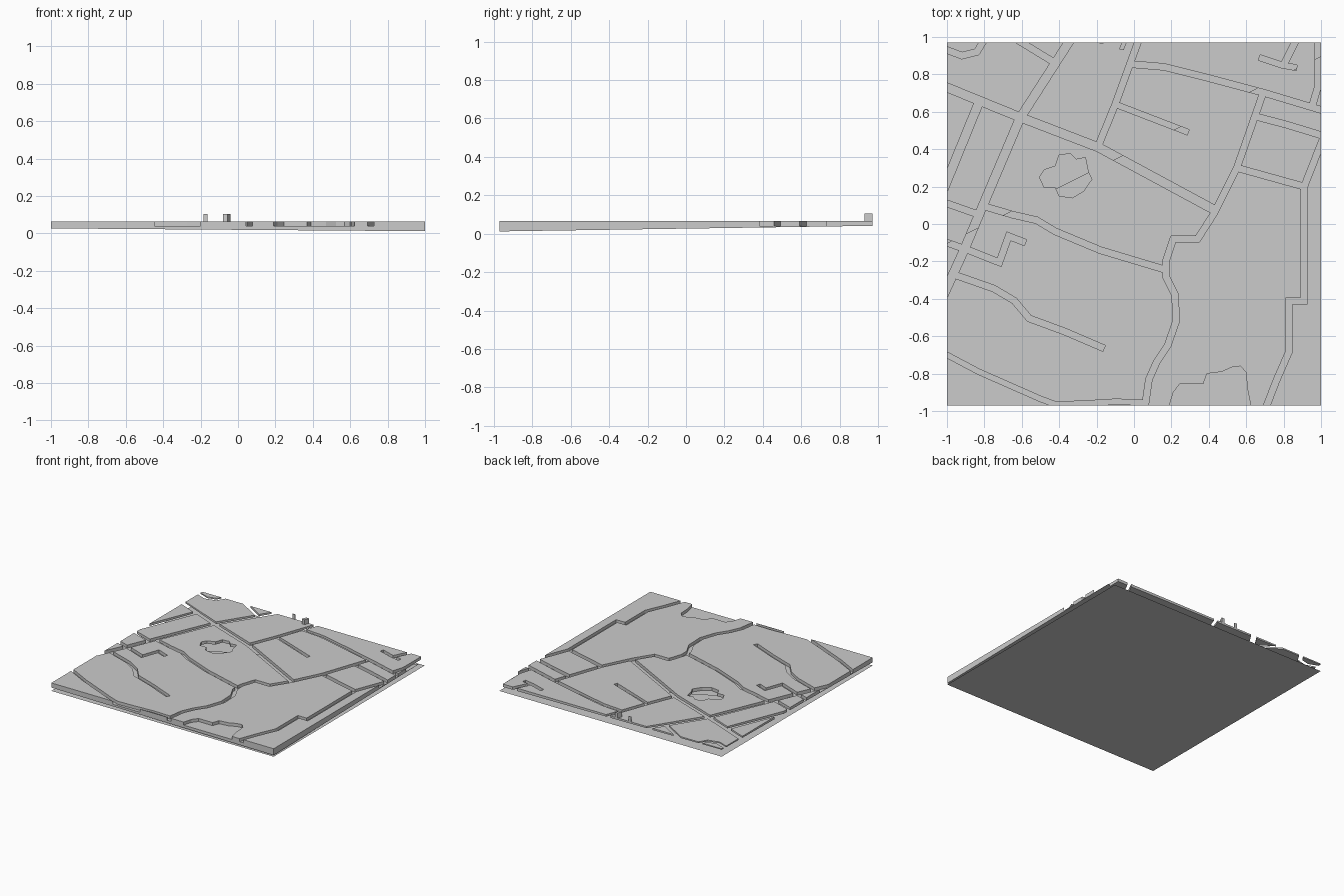
import bpy, bmesh
from mathutils import Vector

HALF_X, HALF_Y = 1.0, 0.97
TOP, FLOOR = 0.065, 0.04
LANE, AVENUE = 0.034, 0.046

if "Cube" in bpy.data.objects:
    bpy.data.objects.remove(bpy.data.objects["Cube"], do_unlink=True)

grey = bpy.data.materials.new("plain grey")
grey.use_nodes = True
grey.diffuse_color = (0.6, 0.6, 0.6, 1)
grey.node_tree.nodes["Principled BSDF"].inputs["Base Color"].default_value = grey.diffuse_color


def add_object(name, bm):
    """Turn a bmesh into a grey scene object."""
    mesh = bpy.data.meshes.new(name)
    bmesh.ops.recalc_face_normals(bm, faces=bm.faces[:])
    bm.to_mesh(mesh)
    bm.free()
    mesh.materials.append(grey)
    obj = bpy.data.objects.new(name, mesh)
    bpy.context.collection.objects.link(obj)
    return obj


def prism(name, outline, low, high):
    """Upright solid over a flat outline."""
    bm = bmesh.new()
    base = bm.faces.new([bm.verts.new((p[0], p[1], low)) for p in outline])
    grown = bmesh.ops.extrude_face_region(bm, geom=[base])["geom"]
    for v in grown:
        if isinstance(v, bmesh.types.BMVert):
            v.co.z = high
    return add_object(name, bm)


def at_border(p):
    return abs(p.x) >= HALF_X or abs(p.y) >= HALF_Y


def strip_outline(points, width):
    """Outline of a path with mitred bends, run past the border where it ends there."""
    path = [Vector(p) for p in points]
    for end, inner in ((0, 1), (-1, -2)):
        if at_border(path[end]):
            path[end] = path[end] + (path[end] - path[inner]).normalized() * width
    dirs = [(b - a).normalized() for a, b in zip(path, path[1:])]
    left, right = [], []
    for i, p in enumerate(path):
        before, after = dirs[max(i - 1, 0)], dirs[min(i, len(dirs) - 1)]
        along = (before + after).normalized()
        normal = Vector((-along.y, along.x))
        offset = normal * (width / 2 / max(along.dot(after), 0.5))
        left.append(p + offset)
        right.append(p - offset)
    return left + right[::-1]


cutters = []


def basin(name, outline):
    cutter = prism(name + "_cutter", outline, FLOOR, TOP + 0.1)
    cutter.hide_render = True
    cutters.append(cutter)


def road(name, *points, width=LANE):
    basin(name, strip_outline(points, width))


# Thin flat sheet on the ground
bm = bmesh.new()
bm.faces.new([bm.verts.new((x * HALF_X, y * HALF_Y, 0))
              for x, y in ((-1, -1), (1, -1), (1, 1), (-1, 1))])
add_object("base_sheet", bm)

# Map slab with a level top and a sloping underside
bm = bmesh.new()
bmesh.ops.create_cube(bm, size=2)
for v in bm.verts:
    v.co.x *= HALF_X
    v.co.y *= HALF_Y
    v.co.z = TOP if v.co.z > 0 else 0.012 + 0.0075 * (1 - v.co.x) + 0.015 * (v.co.y + HALF_Y)
slab = add_object("map_slab", bm)

# Wide avenues
road("west_avenue", (-.35, .97), (-.61, .565), (-.82, .07), (-.9, -.12), (-1, -.34), width=AVENUE)
road("cross_avenue", (-1, .73), (-.62, .575), (-.19, .41), (.44, .07), width=AVENUE)

# Roads in the north west
road("west_lane", (-.825, .66), (-1, .23), width=AVENUE)
road("corner_lane", (-1, .93), (-.92, .9), (-.84, .92), (-.81, .97))
road("north_west_lane", (-.6, .97), (-.42, .86))

# Roads in the north and north east
road("north_road", (.02, .97), (-.1, .64), (-.19, .42))
road("north_east_road", (-.02, .855), (.16, .84), (.4, .78), (.7, .7), (1, .61))
road("north_dead_end", (-.1, .64), (.29, .49), width=0.03)
road("tee_bar", (.67, .89), (.79, .85), (.87, .835), width=0.03)
road("tee_stem", (.8, .85), (.86, .97))
road("corner_road", (.985, .97), (.985, .74), (.95, .62))

# Winding road through the middle
road("winding_road", (.69, .7), (.55, .3), (.43, .06), (.34, -.08), (.21, -.08), (.17, -.2),
     (.17, -.28), (.22, -.38), (.225, -.52), (.18, -.65), (.12, -.74), (.08, -.83), (.06, -.97))

# Roads in the east
road("upper_east_road", (.65, .575), (.82, .53), (1, .475))
road("lower_east_road", (.55, .3), (.91, .2))
road("east_road", (1, .43), (.91, .2), (.91, -.41), (.83, -.41), (.83, -.68), (.76, -.84), (.71, -.97))

# Roads in the west and south west
road("west_stub", (-1, .11), (-.83, .05))
road("middle_road", (-.82, .1), (-.65, .05), (-.52, .02), (-.42, -.04), (-.18, -.14), (.17, -.245))
road("lower_west_stub", (-1, -.1), (-.9, -.135))
road("hooked_lane", (-.91, -.13), (-.72, -.205), (-.67, -.065), (-.58, -.1))
road("south_west_lane", (-.95, -.275), (-.75, -.345), (-.64, -.41), (-.56, -.505), (-.37, -.575), (-.16, -.665))
road("south_road", (-1, -.7), (-.83, -.79), (-.5, -.935), (-.42, -.965), (-.27, -.96), (-.1, -.95), (.07, -.955),
     width=0.028)

# Pond and southern bay
basin("pond", [(-.4, .37), (-.34, .375), (-.31, .345), (-.26, .355), (-.245, .28), (-.225, .24),
               (-.27, .175), (-.33, .14), (-.4, .15), (-.42, .195), (-.48, .195), (-.505, .25),
               (-.48, .29), (-.42, .31)])
basin("bay", [(.18, -1), (.21, -.9), (.245, -.855), (.37, -.855), (.39, -.8), (.47, -.79),
              (.525, -.765), (.57, -.76), (.6, -.795), (.605, -.875), (.63, -1)])

# Carve every road and basin out of the slab
bpy.context.view_layer.objects.active = slab
for cutter in cutters:
    mod = slab.modifiers.new(cutter.name, 'BOOLEAN')
    mod.operation, mod.solver, mod.object = 'DIFFERENCE', 'EXACT', cutter
    bpy.ops.object.modifier_apply(modifier=mod.name)
for cutter in cutters:
    bpy.data.objects.remove(cutter, do_unlink=True)

# Two small upright blocks on the back edge
prism("back_block", [(-.08, .935), (-.055, .93), (-.04, .97), (-.065, .97)], 0.06, 0.105)
prism("back_post", [(-.185, .964), (-.163, .964), (-.163, .97), (-.185, .97)], 0.06, 0.105)
